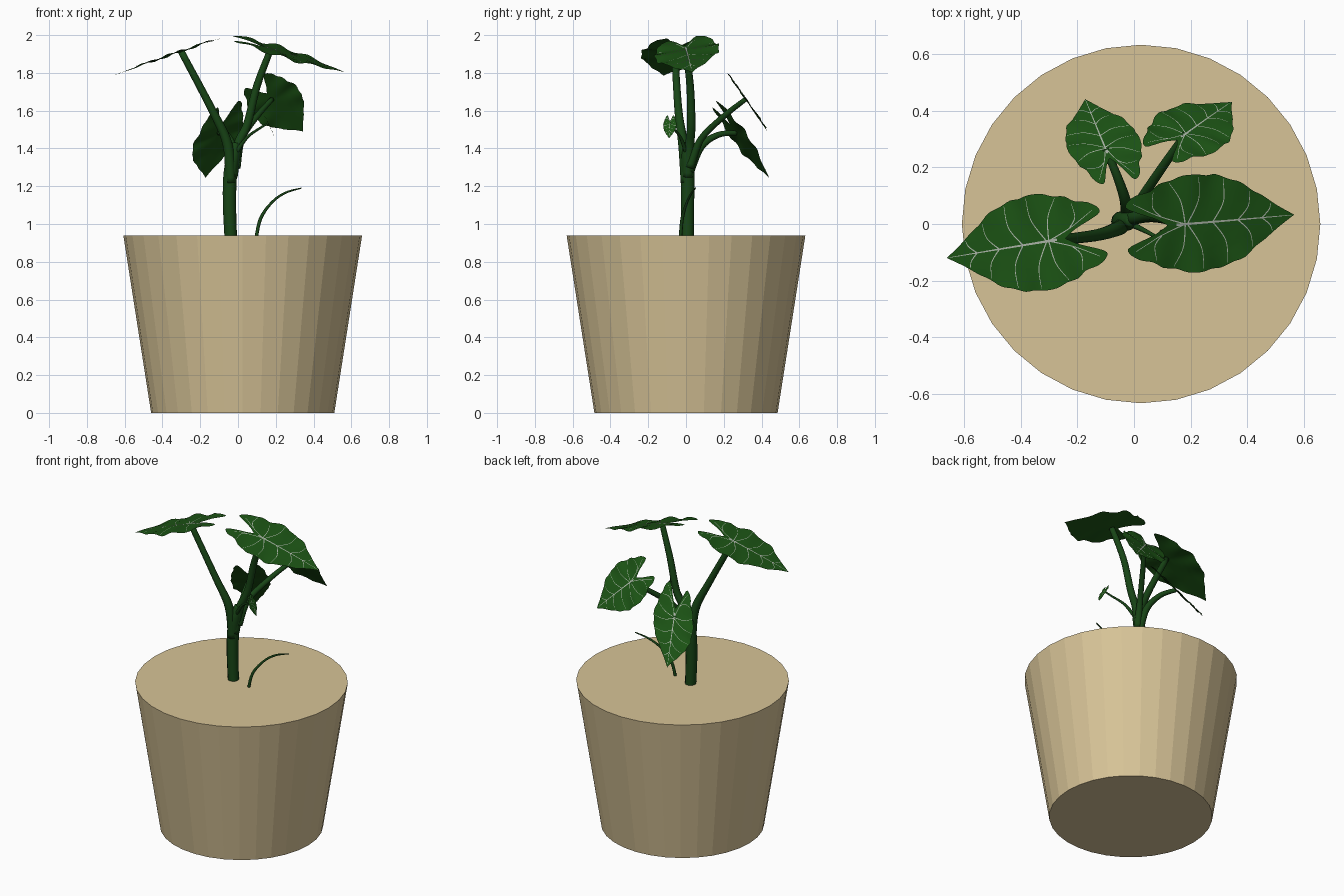
import bpy, bmesh, math
from mathutils import Vector

if "Cube" in bpy.data.objects:
    bpy.data.objects.remove(bpy.data.objects["Cube"])


def material(name, rgb):
    m = bpy.data.materials.new(name)
    m.diffuse_color = (*rgb, 1)
    m.use_nodes = True
    m.node_tree.nodes["Principled BSDF"].inputs["Base Color"].default_value = m.diffuse_color
    return m


POT = material("pot_tan", (0.68, 0.55, 0.31))
LEAF = material("leaf_green", (0.011, 0.085, 0.007))
STEM = material("stem_green", (0.009, 0.06, 0.008))
VEIN = material("vein_pale", (0.40, 0.45, 0.38))


def add_object(name, bm, mats, smooth=False):
    me = bpy.data.meshes.new(name)
    bm.to_mesh(me)
    bm.free()
    for m in mats:
        me.materials.append(m)
    for p in me.polygons:
        p.use_smooth = smooth
    ob = bpy.data.objects.new(name, me)
    bpy.context.collection.objects.link(ob)
    return ob


# Smooth path through a few points of any dimension, as tuples
def spline(pts, steps):
    out = []
    for i in range(len(pts) - 1):
        a, b = pts[max(i - 1, 0)], pts[i]
        c, d = pts[i + 1], pts[min(i + 2, len(pts) - 1)]
        for s in range(steps):
            t = s / steps
            out.append(tuple(0.5 * (2 * q + (r - p) * t + (2 * p - 5 * q + 4 * r - w) * t * t
                                    + (3 * q - p - 3 * r + w) * t ** 3)
                             for p, q, r, w in zip(a, b, c, d)))
    out.append(tuple(pts[-1]))
    return out


# Tapered round stalk: each point is x, y, z, radius
def stalk(name, pts, sides=12):
    bm = bmesh.new()
    path = spline(pts, 5)
    rings, ref = [], Vector((0, 1, 0))
    for i, p in enumerate(path):
        c = Vector(p[:3])
        tan = (Vector(path[min(i + 1, len(path) - 1)][:3]) - Vector(path[max(i - 1, 0)][:3])).normalized()
        ref = (ref - tan * ref.dot(tan)).normalized()
        side = tan.cross(ref)
        rings.append([bm.verts.new(c + p[3] * (ref * math.cos(a) + side * math.sin(a)))
                      for a in (2 * math.pi * k / sides for k in range(sides))])
    for r, s in zip(rings, rings[1:]):
        for k in range(sides):
            j = (k + 1) % sides
            bm.faces.new((r[k], r[j], s[j], s[k]))
    bm.faces.new(rings[0][::-1])
    bm.faces.new(rings[-1])
    bmesh.ops.recalc_face_normals(bm, faces=bm.faces)
    return add_object(name, bm, [STEM], True)


# Half outline of an arrow-shaped leaf, stalk joint at the origin, tip at u = 1
HALF = [(-0.16, 0), (-0.27, 0.07), (-0.5, 0.17), (-0.52, 0.23), (-0.43, 0.30), (-0.31, 0.33),
        (-0.22, 0.39), (-0.10, 0.41), (0.0, 0.45), (0.12, 0.455), (0.22, 0.435), (0.31, 0.435),
        (0.42, 0.385), (0.52, 0.35), (0.63, 0.26), (0.72, 0.205), (0.85, 0.10), (1, 0)]
# Side veins: start, bend, end in leaf coordinates
VEINS = [[(0, 0), (-0.25, 0.10), (-0.46, 0.22)], [(0, 0), (-0.03, 0.22), (-0.12, 0.39)],
         [(0.02, 0), (0.13, 0.22), (0.14, 0.43)], [(0.25, 0), (0.36, 0.18), (0.37, 0.39)],
         [(0.48, 0), (0.58, 0.12), (0.60, 0.26)], [(0.70, 0), (0.77, 0.07), (0.79, 0.13)],
         [(-0.22, 0.09), (-0.29, 0.18), (-0.28, 0.32)]]


# Leaf blade with veins: joint, tip, half-width vector, lobe stretch
def leaf(name, joint, tip, width, back=1.0):
    J, A, W = Vector(joint), Vector(tip) - Vector(joint), Vector(width)
    N = A.cross(W).normalized()
    L = A.length

    def place(u, v, lift=0.0):
        h = L * (0.05 * abs(v) * math.sin(15 * u) - 0.03 * u * u) + L * 0.03 * max(u, 0)
        return J + A * (u * back if u < 0 else u) + W * (v / 0.455) + N * (h + lift)

    bm = bmesh.new()
    half = spline(HALF, 3)
    outline = [(u, -v) for u, v in half] + half[-2:0:-1]
    centre = bm.verts.new(place(0, 0))
    rings = [[bm.verts.new(place(u * f, v * f)) for u, v in outline]
             for f in (0.2, 0.4, 0.6, 0.8, 1.0)]
    n = len(outline)
    for k in range(n):
        j = (k + 1) % n
        bm.faces.new((centre, rings[0][k], rings[0][j]))
        for r, s in zip(rings, rings[1:]):
            bm.faces.new((r[k], s[k], s[j], r[j]))

    # Thin pale strips just above the blade
    def strip(pts, w0, w1):
        path = [Vector(p) for p in spline(pts, 8)]
        prev = None
        for i, p in enumerate(path):
            d = (path[min(i + 1, len(path) - 1)] - path[max(i - 1, 0)]).normalized()
            w = w0 + (w1 - w0) * i / (len(path) - 1)
            o = Vector((-d.y, d.x)) * w
            pair = [bm.verts.new(place(*(p + s * o), 0.004 * L + 0.0008)) for s in (-1, 1)]
            if prev:
                bm.faces.new((prev[0], pair[0], pair[1], prev[1])).material_index = 1
            prev = pair

    strip([(-0.08, 0), (0.5, 0), (0.98, 0)], 0.012, 0.002)
    for v in VEINS:
        for s in (-1, 1):
            strip([(a, b * s) for a, b in v], 0.006, 0.002)
    return add_object(name, bm, [LEAF, VEIN], True)


# Pot: tapered 32-sided block, flat faces
bm = bmesh.new()
bmesh.ops.create_cone(bm, cap_ends=True, segments=32, radius1=0.485, radius2=0.632, depth=0.94)
bmesh.ops.translate(bm, verts=bm.verts, vec=(0.025, 0, 0.47))
add_object("pot", bm, [POT])

# Main stem and leaf stalks
stalk("main_stem", [(-0.038, 0.008, 0.92, 0.033), (-0.045, 0.008, 1.1, 0.035),
                    (-0.042, 0.01, 1.25, 0.036), (-0.025, 0.01, 1.36, 0.034), (-0.01, 0.01, 1.43, 0.018)])
stalk("stalk_left", [(-0.04, 0, 1.22, 0.028), (-0.055, -0.015, 1.42, 0.026),
                     (-0.135, -0.04, 1.6, 0.021), (-0.30, -0.06, 1.912, 0.018)])
stalk("stalk_right", [(-0.03, 0.01, 1.25, 0.028), (0.0, 0.02, 1.42, 0.024), (0.05, 0.028, 1.53, 0.022),
                      (0.10, 0.022, 1.73, 0.02), (0.172, 0, 1.922, 0.017)])
stalk("stalk_back_left", [(-0.025, 0.02, 1.28, 0.024), (-0.03, 0.08, 1.41, 0.02),
                          (-0.06, 0.17, 1.472, 0.016), (-0.10, 0.265, 1.482, 0.013)])
stalk("stalk_back_right", [(-0.01, 0.02, 1.3, 0.024), (0.02, 0.08, 1.45, 0.018),
                           (0.10, 0.2, 1.57, 0.016), (0.18, 0.315, 1.66, 0.013)])
stalk("stalk_small", [(-0.01, 0, 1.38, 0.012), (0.05, -0.03, 1.46, 0.008),
                      (0.12, -0.07, 1.51, 0.006), (0.16, -0.085, 1.533, 0.005)], 8)
stalk("sprout", [(0.095, -0.03, 0.92, 0.009), (0.12, -0.02, 1.03, 0.009), (0.18, 0.005, 1.115, 0.007),
                 (0.25, 0.03, 1.165, 0.006), (0.335, 0.05, 1.19, 0.003)], 8)

# Leaves
leaf("leaf_left", (-0.30, -0.06, 1.915), (-0.66, -0.12, 1.785), (0.03, -0.168, 0.01))
leaf("leaf_right", (0.18, 0, 1.925), (0.565, 0.033, 1.803), (-0.01, 0.172, 0.03))
leaf("leaf_back_left", (-0.10, 0.265, 1.485), (-0.172, 0.44, 1.245), (-0.127, -0.02, -0.04), 1.2)
leaf("leaf_back_right", (0.18, 0.315, 1.663), (0.345, 0.43, 1.49), (-0.11, 0.06, -0.085), 1.05)
leaf("leaf_small", (0.16, -0.085, 1.533), (0.197, -0.09, 1.452), (0, 0.035, 0))
